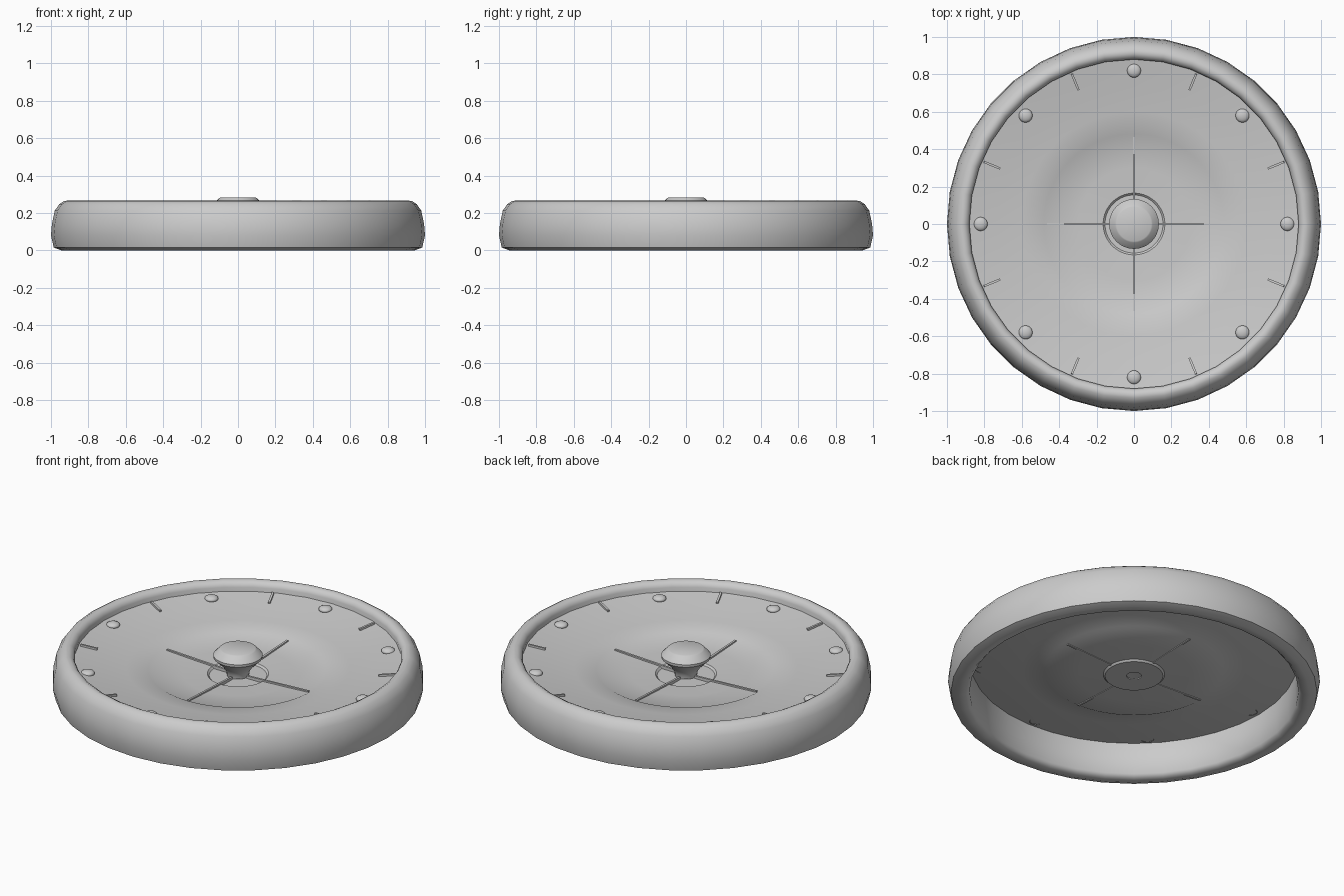
import bpy, bmesh, math
from mathutils import Matrix, Vector

if "Cube" in bpy.data.objects:
    bpy.data.objects.remove(bpy.data.objects["Cube"])


def finish(name, bm, angle=35):
    bmesh.ops.recalc_face_normals(bm, faces=bm.faces)
    me = bpy.data.meshes.new(name)
    bm.to_mesh(me)
    bm.free()
    ob = bpy.data.objects.new(name, me)
    bpy.context.collection.objects.link(ob)
    bpy.ops.object.select_all(action='DESELECT')
    ob.select_set(True)
    bpy.context.view_layer.objects.active = ob
    bpy.ops.object.shade_smooth_by_angle(angle=math.radians(angle))
    return ob


def lathe(name, profile, sides=36, closed=False, angle=35):
    """Revolve (radius, z) points around the z axis."""
    bm = bmesh.new()
    rings = []
    for r, z in profile:
        if r == 0:
            rings.append([bm.verts.new((0, 0, z))] * sides)
        else:
            rings.append([bm.verts.new((r * math.cos(math.tau * i / sides),
                                        r * math.sin(math.tau * i / sides), z))
                          for i in range(sides)])
    pairs = list(zip(rings, rings[1:]))
    if closed:
        pairs.append((rings[-1], rings[0]))
    for a, b in pairs:
        for i in range(sides):
            j = (i + 1) % sides
            loop = list(dict.fromkeys((a[i], a[j], b[j], b[i])))
            if len(loop) > 2:
                bm.faces.new(loop)
    return finish(name, bm, angle)


def bar(name, r0, z0, r1, z1, width, height, turn):
    """Thin radial bar whose centre line runs from (r0, z0) to (r1, z1)."""
    bm = bmesh.new()
    tilt = -math.atan2(z1 - z0, r1 - r0)
    m = (Matrix.Rotation(turn, 4, 'Z')
         @ Matrix.Translation(((r0 + r1) / 2, 0, (z0 + z1) / 2))
         @ Matrix.Rotation(tilt, 4, 'Y')
         @ Matrix.Diagonal((math.hypot(r1 - r0, z1 - z0), width, height, 1)))
    bmesh.ops.create_cube(bm, size=1, matrix=m)
    return finish(name, bm)


# Rounded outer rim, a hollow ring
lathe("rim", [(0.885, 0.02), (0.905, 0.0), (0.945, 0.0), (0.985, 0.015),
              (1.0, 0.08), (0.995, 0.14), (0.98, 0.212), (0.955, 0.248),
              (0.93, 0.264), (0.91, 0.266), (0.89, 0.255), (0.88, 0.235),
              (0.88, 0.13)],
      closed=True, angle=50)

# Thin dished plate with a ring step and a sunken centre
top = [(0.885, 0.212), (0.73, 0.186), (0.60, 0.169), (0.482, 0.156),
       (0.465, 0.147), (0.30, 0.138), (0.165, 0.132), (0.155, 0.122),
       (0.04, 0.122)]
under = [(r, z - 0.006) for r, z in reversed(top)]
lathe("dish_plate", top + under, sides=72, closed=True, angle=25)

# Centre knob on a narrow neck
lathe("knob", [(0, 0.135), (0.04, 0.124), (0.06, 0.126), (0.062, 0.15),
               (0.085, 0.185), (0.132, 0.23), (0.133, 0.245),
               (0.1, 0.28), (0.092, 0.284), (0, 0.284)], sides=32, angle=30)

# Four thin spokes around the knob
for i in range(4):
    bar(f"spoke_{i + 1}", 0.05, 0.127, 0.465, 0.145, 0.012, 0.018,
        i * math.pi / 2)

# Alternating domed studs and tick marks around the edge
for i in range(8):
    a = i * math.pi / 4
    bm = bmesh.new()
    m = (Matrix.Translation((0.82 * math.cos(a), 0.82 * math.sin(a), 0.202))
         @ Matrix.Diagonal((0.037, 0.037, 0.018, 1)))
    bmesh.ops.create_uvsphere(bm, u_segments=20, v_segments=10, radius=1, matrix=m)
    # keep only the dome above the plate
    bmesh.ops.bisect_plane(bm, geom=bm.verts[:] + bm.edges[:] + bm.faces[:],
                           plane_co=Vector((0, 0, 0.195)),
                           plane_no=Vector((0, 0, 1)), clear_inner=True)
    finish(f"stud_{i + 1}", bm, 60)
    bar(f"tick_{i + 1}", 0.775, 0.197, 0.868, 0.212, 0.012, 0.016, a + math.pi / 8)
